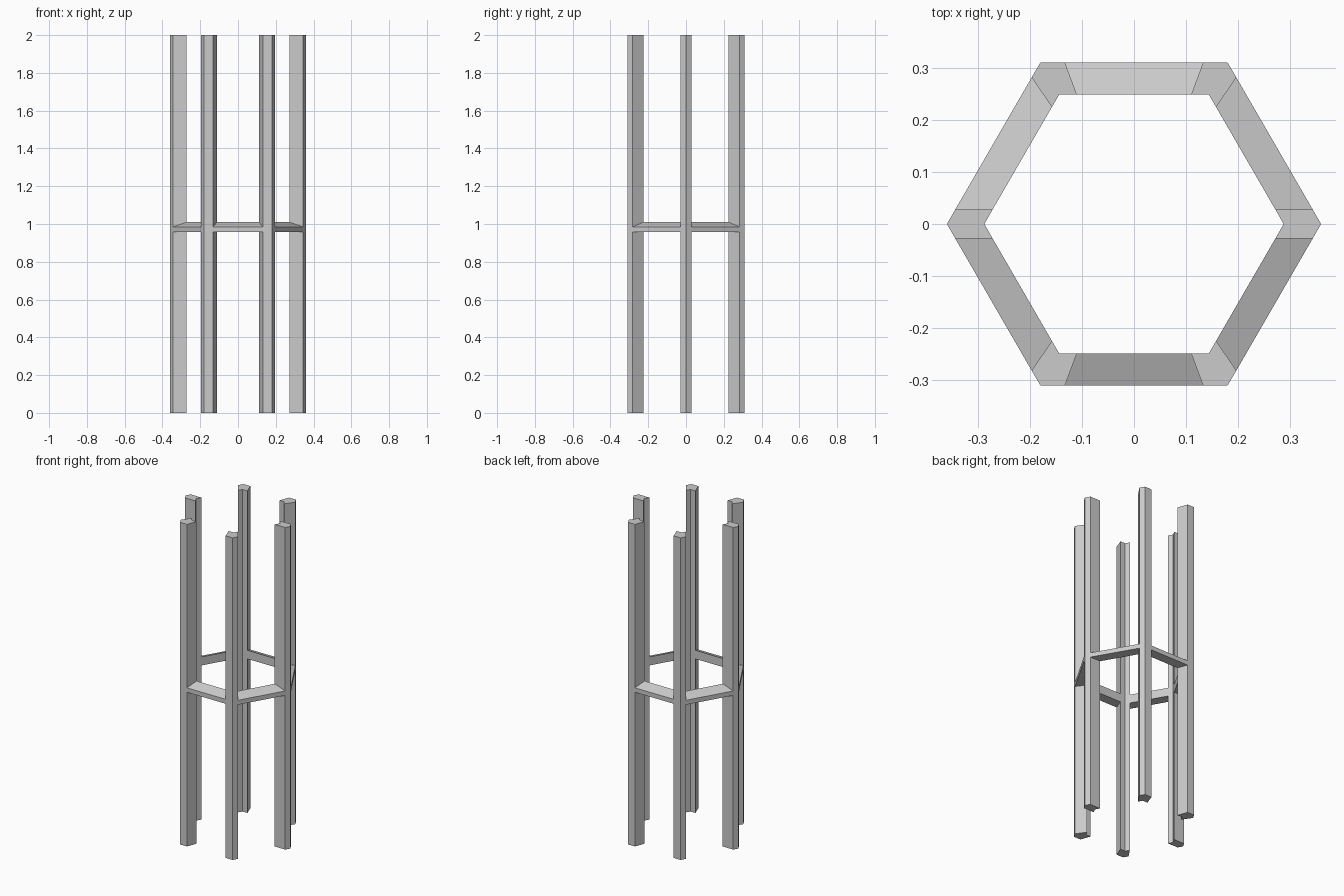
import bpy, bmesh

if "Cube" in bpy.data.objects:
    bpy.data.objects.remove(bpy.data.objects["Cube"])

H = 2.0                              # post height
BOTTOM, LIP, TOP = 0.957, 0.985, 1.01  # rail underside, outer edge, inner edge


def make_object(name, verts, faces):
    mesh = bpy.data.meshes.new(name)
    mesh.from_pydata(verts, [], faces)
    bm = bmesh.new()
    bm.from_mesh(mesh)
    bmesh.ops.recalc_face_normals(bm, faces=bm.faces)
    bm.to_mesh(mesh)
    bm.free()
    obj = bpy.data.objects.new(name, mesh)
    bpy.context.collection.objects.link(obj)
    return obj


def post(name, p):
    # p: ridge, outer A, inner A, inner corner, inner B, outer B
    verts = [(x, y, z) for z in (0, H) for x, y in p]
    # each end is split in two quads along the chevron's centre
    faces = [(0, 1, 2, 3), (0, 3, 4, 5), (6, 7, 8, 9), (6, 9, 10, 11)]
    faces += [(i, (i + 1) % 6, (i + 1) % 6 + 6, i + 6) for i in range(6)]
    make_object(name, verts, faces)


def rail(name, p, q):
    # runs from side B of post p to side A of post q, top sloping outward
    verts = []
    for o, n in ((p[5], p[4]), (q[1], q[2])):
        verts += [(*o, BOTTOM), (*n, BOTTOM), (*n, TOP), (*o, LIP)]
    faces = [(0, 1, 2, 3), (4, 5, 6, 7)]
    faces += [(i, (i + 1) % 4, (i + 1) % 4 + 4, i + 4) for i in range(4)]
    make_object(name, verts, faces)


# post cross-sections, listed counter-clockwise around the hexagon
side = [(0.36, 0), (0.344, -0.028), (0.272, -0.028),
        (0.288, 0), (0.272, 0.028), (0.344, 0.028)]
corner = [(0.18, 0.311), (0.197, 0.282), (0.158, 0.225),
          (0.144, 0.249), (0.110, 0.249), (0.133, 0.311)]


def flip(p, sx, sy):
    p = [(x * sx, y * sy) for x, y in p]
    # a single mirror swaps sides A and B
    return [p[0]] + p[:0:-1] if sx * sy < 0 else p


profiles = [("right_post", side),
            ("back_right_post", corner),
            ("back_left_post", flip(corner, -1, 1)),
            ("left_post", flip(side, -1, -1)),
            ("front_left_post", flip(corner, -1, -1)),
            ("front_right_post", flip(corner, 1, -1))]
rail_names = ["back_right_rail", "back_rail", "back_left_rail",
              "front_left_rail", "front_rail", "front_right_rail"]

# six posts joined by six rails
for i, (name, prof) in enumerate(profiles):
    post(name, prof)
    rail(rail_names[i], prof, profiles[(i + 1) % 6][1])
